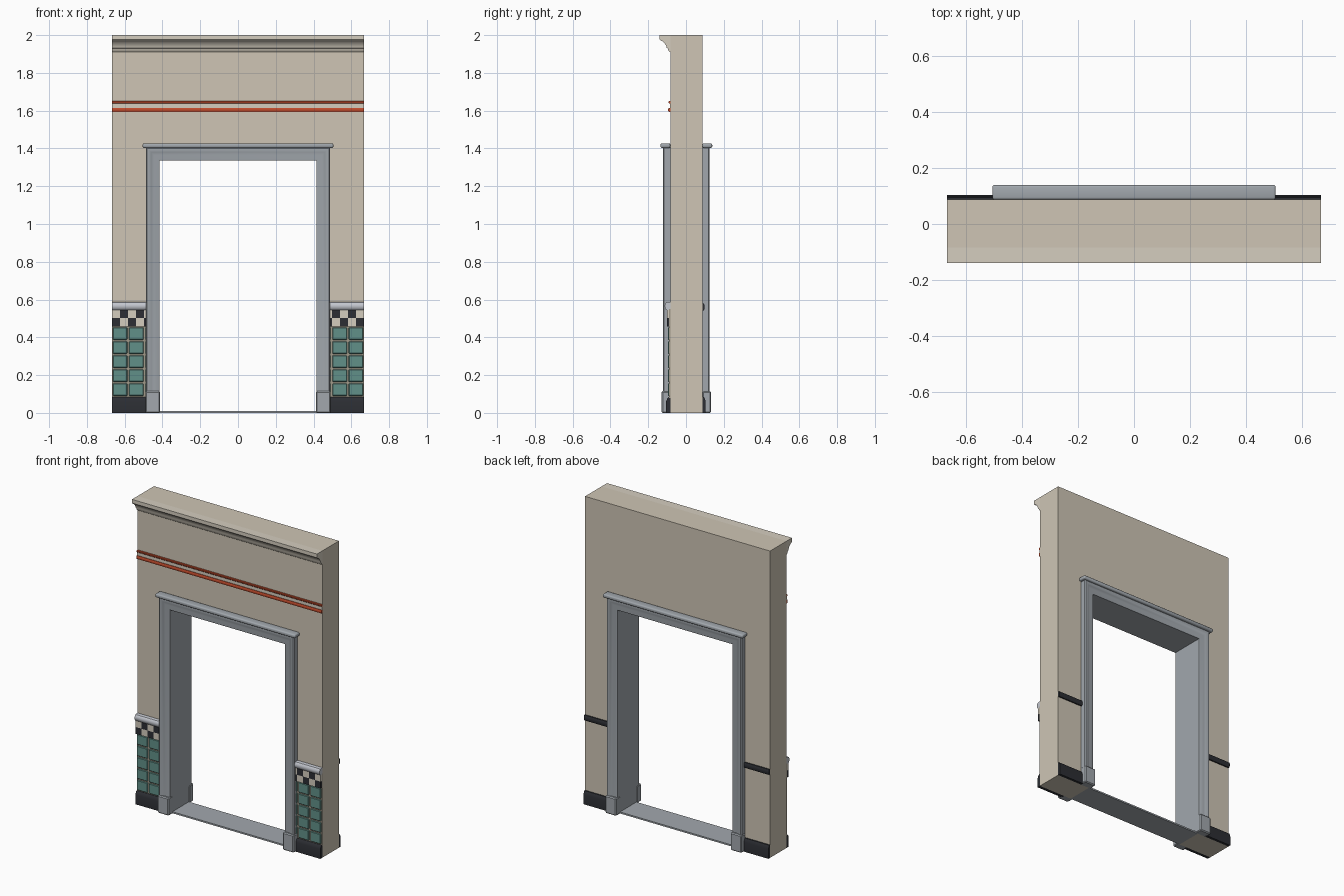
import bpy, bmesh
from mathutils import Matrix, Vector

if "Cube" in bpy.data.objects:
    bpy.data.objects.remove(bpy.data.objects["Cube"])

W = 0.667                  # half width
YF, YB = -0.083, 0.087     # wall faces
YC = (YF + YB) / 2
IN, OUT, HEAD = 0.415, 0.487, 1.335
CAS = OUT - IN


def mat(name, r, g, b):
    m = bpy.data.materials.new(name)
    m.diffuse_color = (r, g, b, 1)
    m.use_nodes = True
    m.node_tree.nodes["Principled BSDF"].inputs["Base Color"].default_value = m.diffuse_color
    return m


PLASTER = mat("plaster", 0.62, 0.56, 0.46)
CREAM = mat("cream", 0.66, 0.61, 0.52)
FRAME = mat("painted_frame", 0.36, 0.39, 0.42)
DARK = mat("dark", 0.025, 0.027, 0.033)
GREEN = mat("green_tile", 0.12, 0.28, 0.25)
GROUT = mat("grout", 0.36, 0.33, 0.26)
RED = mat("red_stripe", 0.52, 0.07, 0.025)
PALE = mat("pale_rail", 0.55, 0.57, 0.62)


def finish(name, bm, material, smooth=True):
    bmesh.ops.recalc_face_normals(bm, faces=bm.faces[:])
    me = bpy.data.meshes.new(name)
    bm.to_mesh(me)
    bm.free()
    me.materials.append(material)
    ob = bpy.data.objects.new(name, me)
    bpy.context.collection.objects.link(ob)
    if smooth:
        bpy.context.view_layer.objects.active = ob
        ob.select_set(True)
        bpy.ops.object.shade_smooth_by_angle(angle=0.6)
        ob.select_set(False)
    return ob


def skin(bm, rings):
    """Join equal closed rings of points and cap both ends."""
    rows = [[bm.verts.new(p) for p in r] for r in rings]
    n = len(rows[0])
    for a, b in zip(rows, rows[1:]):
        for i in range(n):
            j = (i + 1) % n
            bm.faces.new((a[i], a[j], b[j], b[i]))
    bm.faces.new(rows[0])
    bm.faces.new(rows[-1][::-1])


def run(name, profile, spans, material):
    """Extrude a (y, z) profile over each x span."""
    bm = bmesh.new()
    for x0, x1 in spans:
        skin(bm, [[(x, y, z) for y, z in profile] for x in (x0, x1)])
    return finish(name, bm, material)


def boxes(name, items, material, bevel=0, seg=1):
    """Boxes given as x0, x1, y0, y1, z0, z1."""
    bm = bmesh.new()
    for x0, x1, y0, y1, z0, z1 in items:
        c = Vector((x0 + x1, y0 + y1, z0 + z1)) / 2
        bmesh.ops.create_cube(bm, size=1, matrix=Matrix.Translation(c)
                              @ Matrix.Diagonal((x1 - x0, y1 - y0, z1 - z0, 1)))
    if bevel:
        bmesh.ops.bevel(bm, geom=bm.edges[:], offset=bevel, segments=seg,
                        profile=0.5, affect='EDGES')
    return finish(name, bm, material, bool(bevel))


def mirror(items):
    return items + [(-b, -a, *rest) for a, b, *rest in items]


SIDES = [(-W, -OUT + 0.01), (OUT - 0.01, W)]

# Wall with doorway
bm = bmesh.new()
o, h = IN + 0.012, HEAD + 0.012
outline = [(-W, 0), (-o, 0), (-o, h), (o, h), (o, 0), (W, 0), (W, 2), (-W, 2)]
skin(bm, [[(x, y, z) for x, z in outline] for y in (YF, YB)])
finish("wall", bm, PLASTER, False)

# Door casings: moulded profile mitred around the opening, front and back
section = [(0, 0), (0, 0.026), (0.006, 0.030), (0.03, 0.030), (0.045, 0.033),
           (0.055, 0.038), (0.066, 0.038), (CAS, 0.033), (CAS, 0)]
for name, y, s in (("front_casing", YF, -1), ("back_casing", YB, 1)):
    bm = bmesh.new()
    skin(bm, [[(sx * (IN + u), y + s * d, HEAD + u if top else 0)
               for u, d in section]
              for sx, top in ((-1, 0), (-1, 1), (1, 1), (1, 0))])
    finish(name, bm, FRAME)

# Door lining and threshold
bm = bmesh.new()
skin(bm, [[(sx * (IN + u), y, HEAD + u if top else 0)
           for u, y in ((0, YF - 0.02), (0, YB + 0.02), (0.012, YB + 0.02), (0.012, YF - 0.02))]
          for sx, top in ((-1, 0), (-1, 1), (1, 1), (1, 0))])
finish("door_lining", bm, FRAME, False)
boxes("threshold", [(-IN, IN, YF, YB, 0, 0.01)], FRAME)

# Door head caps and plinth blocks
boxes("door_head_cap", [(-0.505, 0.505, YC - 0.137, YF, 1.403, 1.427),
                        (-0.505, 0.505, YB, YC + 0.137, 1.403, 1.427)],
      FRAME, 0.008, 3)
boxes("plinth_block", mirror([(IN - 0.003, OUT + 0.004, YC - 0.131, YF, 0, 0.115),
                              (IN - 0.003, OUT + 0.004, YB, YC + 0.131, 0, 0.115)]),
      FRAME, 0.006, 1)

# Cornice
run("cornice", [(YF, 2), (-0.139, 2), (-0.139, 1.976), (-0.133, 1.970),
                (-0.126, 1.968), (-0.118, 1.962), (-0.109, 1.950), (-0.104, 1.940),
                (-0.102, 1.932), (-0.096, 1.930), (-0.093, 1.918),
                (-0.087, 1.911), (YF, 1.911)], [(-W, W)], CREAM)

# Red picture stripes with a plain band between
for name, z0, z1, d in (("lower_stripe", 1.594, 1.615, 0.011),
                        ("upper_stripe", 1.637, 1.651, 0.009)):
    e = (z1 - z0) * 0.25
    run(name, [(YF, z0), (YF - d * 0.7, z0), (YF - d, z0 + e),
               (YF - d, z1 - e), (YF - d * 0.7, z1), (YF, z1)], [(-W, W)], RED)
boxes("stripe_band", [(-W, W, YF - 0.003, YF, 1.615, 1.637)], CREAM)

# Skirting, front and back
for name, y, s, d in (("front_skirting", YF, -1, 0.022), ("back_skirting", YB, 1, 0.017)):
    run(name, [(y, 0), (y + s * d, 0), (y + s * d, 0.062), (y + s * d * 0.7, 0.078),
               (y + s * 0.008, 0.085), (y, 0.085)], SIDES, DARK)

# Tiled dado
boxes("grout_panel", [(a, b, YF - 0.006, YF, 0.08, 0.55) for a, b in SIDES], GROUT)
tiles = []
for r in range(5):
    z = 0.09 + r * 0.0742
    for x0, x1 in ((0.586, 0.663), (0.500, 0.577), (0.478, 0.491)):
        tiles.append((x0, x1, YF - 0.013, YF - 0.002, z, z + 0.066))
boxes("green_tiles", mirror(tiles), GREEN, 0.0035)

# Checker band
cells = {0: [], 1: []}
for r in range(2):
    for c in range(5):
        x1 = W - c * 0.0425
        x0 = max(x1 - 0.0425, OUT - 0.01)
        z = 0.457 + r * 0.0445
        cells[(r + c) % 2].append((x0, x1, YF - 0.018, YF, z, z + 0.0445))
boxes("dark_checks", mirror(cells[0]), DARK)
boxes("light_checks", mirror(cells[1]), CREAM)

# Dado rails
run("front_dado_rail", [(YF, 0.543), (-0.100, 0.543), (-0.107, 0.548), (-0.112, 0.558),
                        (-0.113, 0.568), (-0.110, 0.578), (-0.104, 0.585),
                        (-0.096, 0.587), (YF, 0.587)], SIDES, PALE)
run("back_dado_rail", [(YB, 0.543), (YB + 0.008, 0.543), (YB + 0.012, 0.552),
                       (YB + 0.012, 0.568), (YB + 0.008, 0.578), (YB, 0.578)],
    SIDES, DARK)
